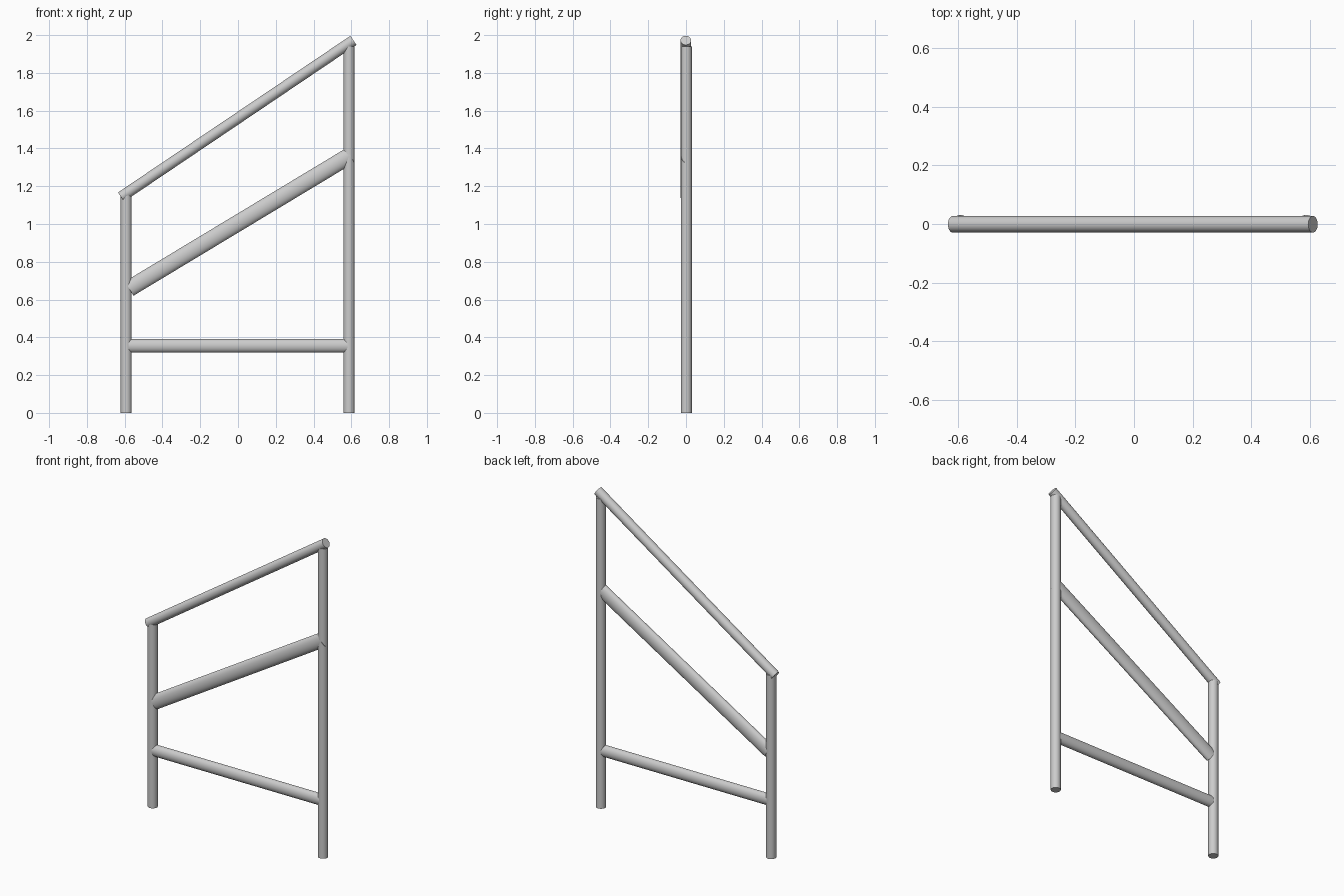
import bpy, math
from mathutils import Vector

if "Cube" in bpy.data.objects:
    bpy.data.objects.remove(bpy.data.objects["Cube"])


def tube(name, a, b, half_y, half_up):
    """Round or oval tube from a to b, lying in the XZ plane."""
    a, b = Vector(a), Vector(b)
    d = b - a
    bpy.ops.mesh.primitive_cylinder_add(vertices=32, radius=1, depth=d.length,
                                        location=(a + b) / 2)
    ob = bpy.context.object
    ob.name = name
    ob.rotation_euler = (0, math.atan2(d.x, d.z), 0)
    ob.scale = (half_up, half_y, 1)
    bpy.ops.object.transform_apply(location=False, rotation=True, scale=True)
    bpy.ops.object.shade_smooth_by_angle(angle=math.radians(35))
    return ob


# Upright posts
for name, x, top in (("left_post", -0.592, 1.15), ("right_post", 0.588, 1.94)):
    tube(name, (x, 0.002, 0), (x, 0.002, top), 0.029, 0.029)

# Sloping handrail
tube("handrail", (-0.619, -0.001, 1.143), (0.611, -0.001, 1.972), 0.028, 0.029)

# Sloping middle rail, oval in section
tube("middle_rail", (-0.576, 0, 0.658), (0.594, 0, 1.363), 0.027, 0.044)

# Level bottom rail, slightly oval
tube("bottom_rail", (-0.58, 0, 0.355), (0.58, 0, 0.355), 0.027, 0.036)
